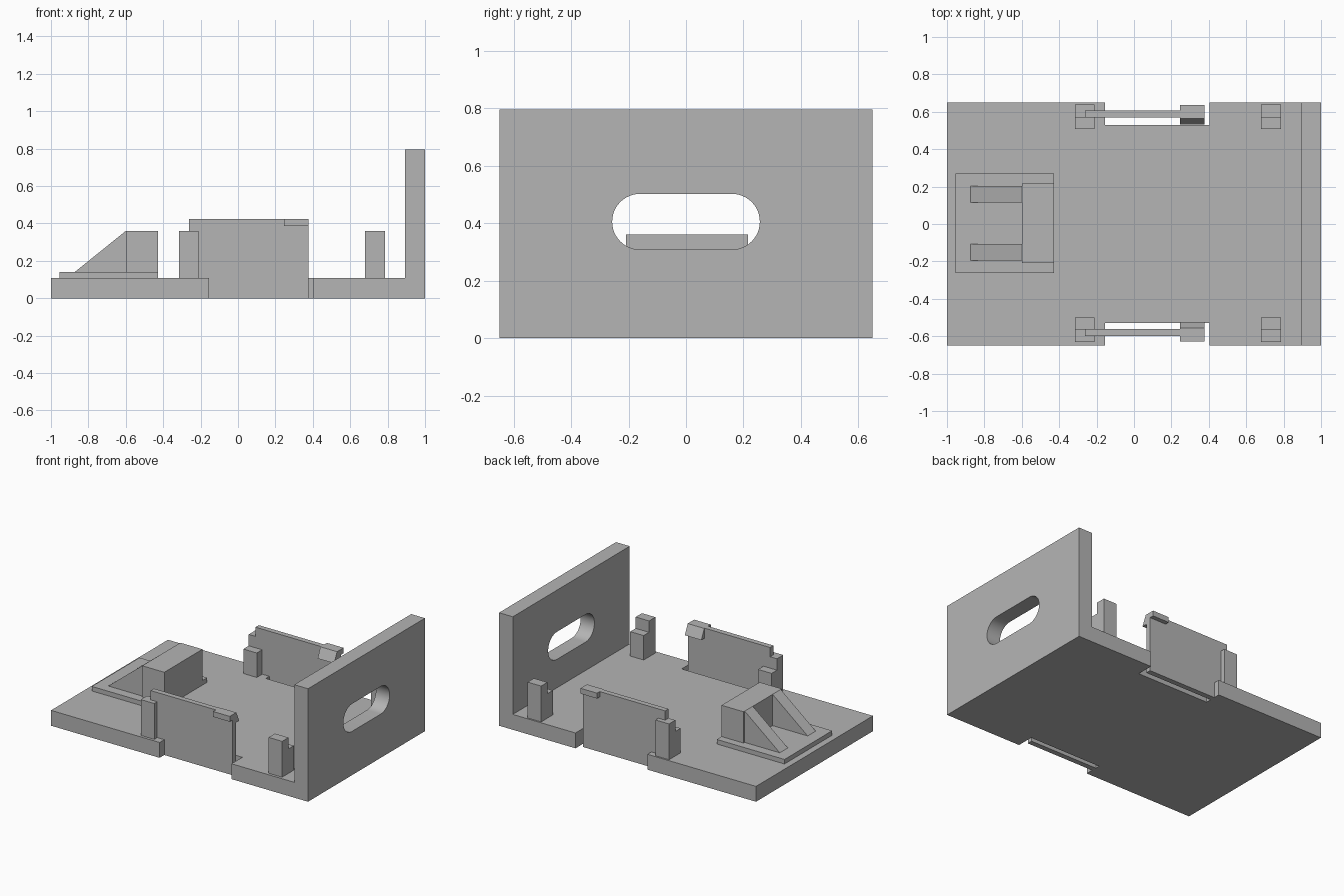
import bpy, bmesh, math
from mathutils import Vector

default = bpy.data.objects.get("Cube")
if default:
    bpy.data.objects.remove(default, do_unlink=True)

grey = bpy.data.materials.new("plain_grey")
grey.use_nodes = True
colour = (0.46, 0.46, 0.46, 1)
grey.diffuse_color = colour
grey.node_tree.nodes["Principled BSDF"].inputs["Base Color"].default_value = colour

BASE = 0.108     # top of the floor plate
POST = 0.36      # top of the posts and the stop block
CLIP = 0.425     # top of the side clips
MID = 0.004      # slight sideways offset of the fittings


def prism(name, outline, axis, low, high):
    """Extrude a closed 2D outline along one axis, from low to high."""
    def place(p, d):
        co = list(p)
        co.insert("xyz".index(axis), d)
        return Vector(co)

    bm = bmesh.new()
    face = bm.faces.new([bm.verts.new(place(p, low)) for p in outline])
    grown = bmesh.ops.extrude_face_region(bm, geom=[face])["geom"]
    shift = place((0, 0), high - low)
    bmesh.ops.translate(bm, vec=shift, verts=[v for v in grown if isinstance(v, bmesh.types.BMVert)])
    bmesh.ops.recalc_face_normals(bm, faces=bm.faces)
    mesh = bpy.data.meshes.new(name)
    bm.to_mesh(mesh)
    bm.free()
    mesh.materials.append(grey)
    obj = bpy.data.objects.new(name, mesh)
    bpy.context.collection.objects.link(obj)
    return obj


def box(name, x, y, z):
    return prism(name, [(x[0], y[0]), (x[1], y[0]), (x[1], y[1]), (x[0], y[1])], "z", *z)


# Floor plate with a notch in each long side
half = [(1, 0.65), (0.405, 0.65), (0.405, 0.53), (-0.155, 0.53), (-0.155, 0.65), (-1, 0.65)]
prism("floor_plate", half + [(x, -y) for x, y in reversed(half)], "z", 0, BASE)

# End wall with a rounded slot
wall = box("end_wall", (0.893, 1), (-0.65, 0.65), (0, 0.795))
slot = []
radius, reach, steps = 0.097, 0.16, 24
for side, start in ((1, -math.pi / 2), (-1, math.pi / 2)):
    for i in range(steps + 1):
        a = start + math.pi * i / steps
        slot.append((side * reach + radius * math.cos(a), 0.405 + radius * math.sin(a)))
cutter = prism("slot_cutter", slot, "x", 0.8, 1.1)
cutter.hide_render = True
cut = wall.modifiers.new("slot", "BOOLEAN")
cut.operation = "DIFFERENCE"
cut.solver = "EXACT"
cut.object = cutter
bpy.ops.object.select_all(action="DESELECT")
bpy.context.view_layer.objects.active = wall
wall.select_set(True)
bpy.ops.object.modifier_apply(modifier=cut.name)
bpy.data.objects.remove(cutter, do_unlink=True)
bpy.ops.object.shade_smooth_by_angle(angle=math.radians(30))

# Stop block on a thin pad, with two sloping ribs
box("stop_pad", (-0.955, -0.428), (MID - 0.265, MID + 0.265), (BASE, 0.14))
box("stop_block", (-0.6, -0.428), (MID - 0.212, MID + 0.212), (0.14, POST))
for side, label in ((1, "back"), (-1, "front")):
    ys = sorted((MID + side * 0.11, MID + side * 0.2))
    prism(label + "_rib", [(-0.873, 0.14), (-0.6, 0.14), (-0.6, POST)], "y", *ys)

# Stepped posts and hooked clips, mirrored front and back
for side, label in ((1, "back"), (-1, "front")):
    def ypos(y):
        return MID + side * y

    for end, x in (("right", -0.315), ("left", 0.68)):
        step = [(0.505, BASE), (0.635, BASE), (0.635, POST),
                (0.565, POST), (0.565, 0.28), (0.505, 0.28)]
        prism(f"{label}_{end}_post", [(ypos(y), z) for y, z in step], "x", x, x + 0.105)

    box(label + "_clip", (-0.262, 0.376), sorted((ypos(0.565), ypos(0.602))), (0, CLIP))
    hook = [(0.632, CLIP), (0.632, 0.387), (0.602, 0.387), (0.565, 0.355), (0.528, 0.355), (0.56, CLIP)]
    prism(label + "_clip_hook", [(ypos(y), z) for y, z in hook], "x", 0.247, 0.376)
